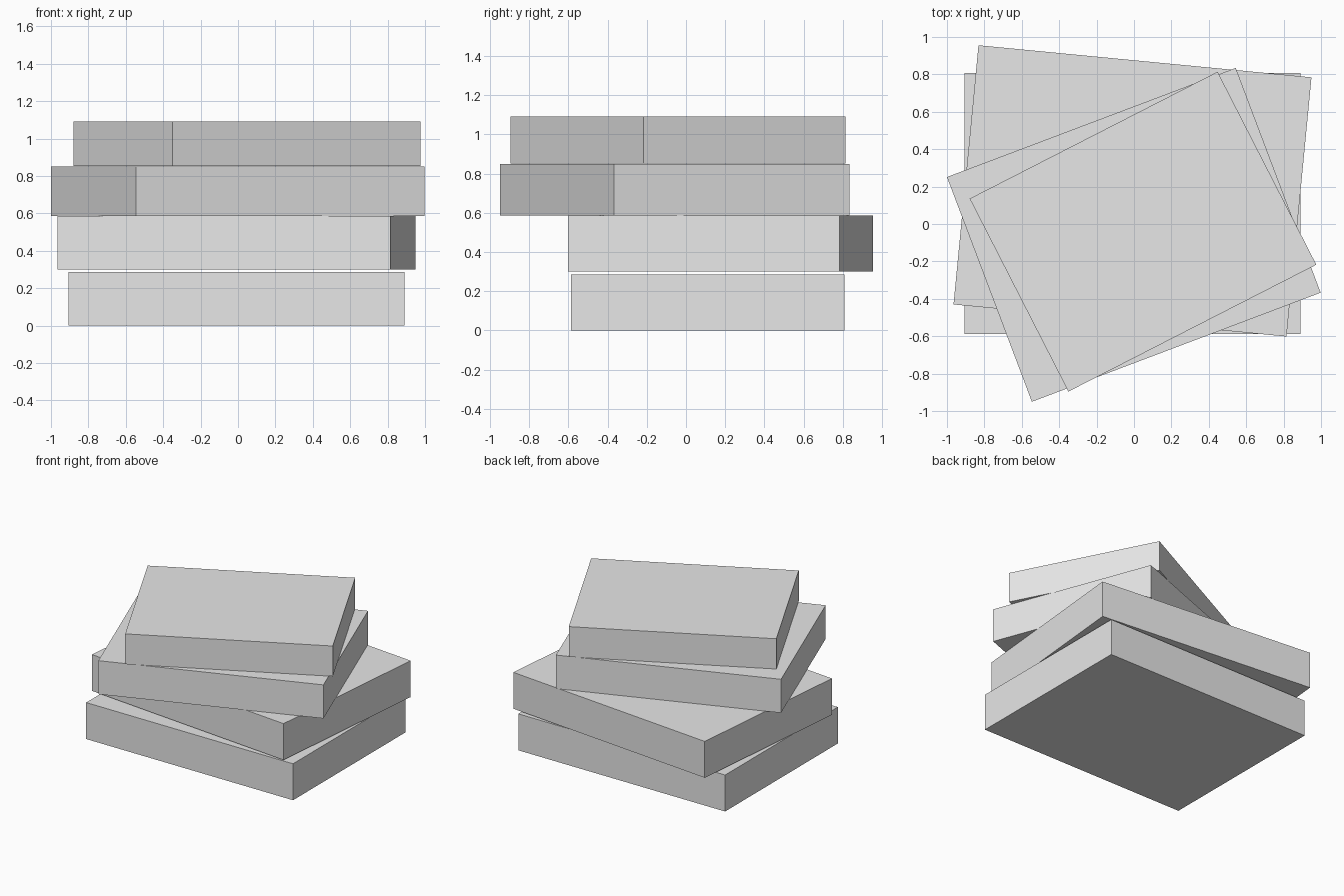
import bpy
from math import radians

cube = bpy.data.objects.get("Cube")
if cube:
    bpy.data.objects.remove(cube, do_unlink=True)

# One plain grey for the whole stack
grey = bpy.data.materials.new("light_grey")
grey.use_nodes = True
colour = (0.8, 0.8, 0.8, 1.0)
grey.diffuse_color = colour
grey.node_tree.nodes["Principled BSDF"].inputs["Base Color"].default_value = colour

# Every slab is the same block, scaled down towards the top
LENGTH, WIDTH, HEIGHT = 1.794, 1.396, 0.286


def add_slab(name, x, y, base, turn, scale):
    """Add one flat block resting at height base, turned about z."""
    size = (LENGTH * scale, WIDTH * scale, HEIGHT * scale)
    bpy.ops.mesh.primitive_cube_add(
        size=1, location=(x, y, base + size[2] / 2), rotation=(0, 0, radians(turn)))
    slab = bpy.context.object
    slab.name = name
    slab.scale = size
    bpy.ops.object.transform_apply(location=False, rotation=False, scale=True)
    slab.data.materials.append(grey)
    return slab


# Stack from the ground up
add_slab("bottom_slab", -0.008, 0.11, 0.0, 0, 1.0)
add_slab("lower_middle_slab", -0.008, 0.177, 0.301, -5.5, 0.997)
add_slab("upper_middle_slab", -0.001, -0.058, 0.586, 20.7, 0.92)
add_slab("top_slab", 0.048, -0.041, 0.853, 27.1, 0.83)
